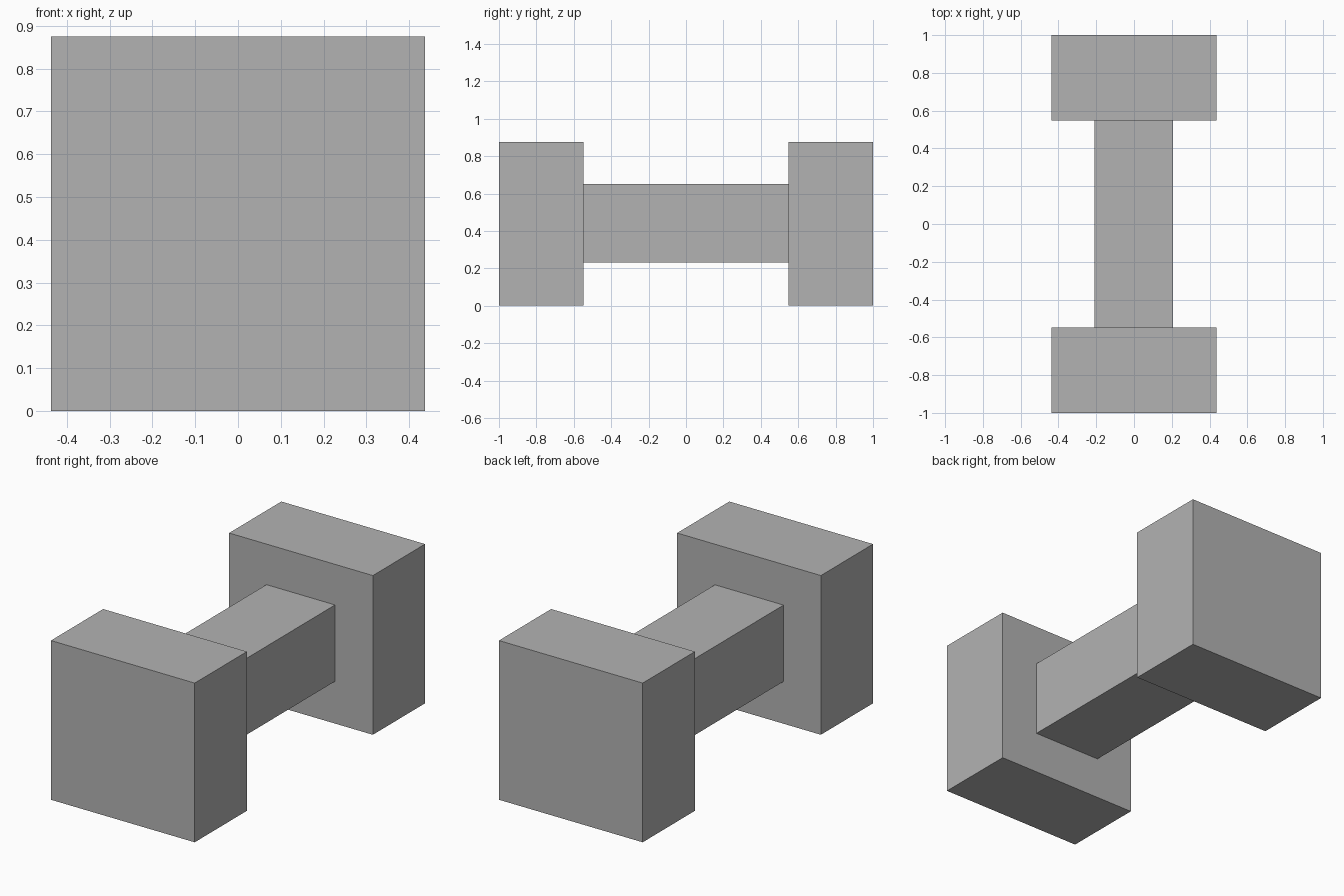
import bpy

default = bpy.data.objects.get("Cube")
if default:
    bpy.data.objects.remove(default, do_unlink=True)

# Single plain grey material
grey = bpy.data.materials.new("plain_grey")
grey.use_nodes = True
colour = (0.45, 0.45, 0.45, 1.0)
grey.diffuse_color = colour
grey.node_tree.nodes["Principled BSDF"].inputs["Base Color"].default_value = colour


def box(name, low, high):
    """Add a flat-faced box spanning two opposite corners."""
    centre = [(a + b) / 2 for a, b in zip(low, high)]
    bpy.ops.mesh.primitive_cube_add(size=1, location=centre)
    obj = bpy.context.object
    obj.name = name
    obj.scale = [b - a for a, b in zip(low, high)]
    bpy.ops.object.transform_apply(location=False, rotation=False, scale=True)
    obj.data.materials.append(grey)
    return obj


HALF_WIDTH = 0.437
HEIGHT = 0.875
INNER = 0.547

# End blocks
box("front_block", (-HALF_WIDTH, -1, 0), (HALF_WIDTH, -INNER, HEIGHT))
box("back_block", (-HALF_WIDTH, INNER, 0), (HALF_WIDTH, 1, HEIGHT))

# Connecting bar
box("connecting_bar", (-0.21, -INNER, 0.232), (0.207, INNER, 0.652))
